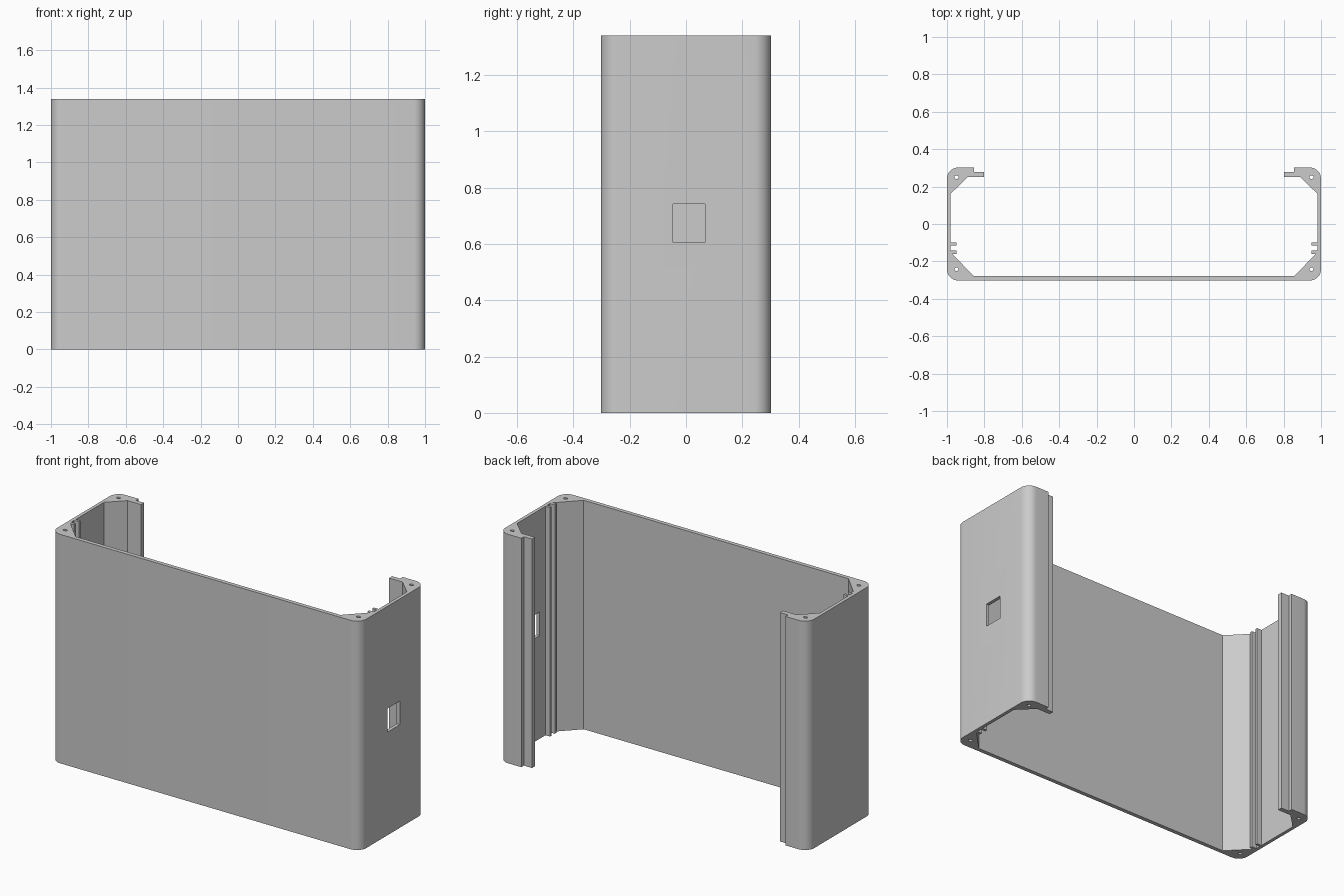
import bpy
import bmesh
from math import sin, cos, pi, radians
from mathutils import Matrix

if "Cube" in bpy.data.objects:
    bpy.data.objects.remove(bpy.data.objects["Cube"], do_unlink=True)

HEIGHT = 1.34
HALF_Y = 0.302
RADIUS = 0.06

grey = bpy.data.materials.new("plain grey")
grey.use_nodes = True
COLOUR = (0.6, 0.6, 0.6, 1)
grey.diffuse_color = COLOUR
grey.node_tree.nodes["Principled BSDF"].inputs["Base Color"].default_value = COLOUR


def corner(cx, cy, start, steps=10):
    """Quarter-round outer corner, counter-clockwise."""
    return [(cx + RADIUS * cos(start + pi / 2 * i / steps),
             cy + RADIUS * sin(start + pi / 2 * i / steps)) for i in range(steps + 1)]


def prism(name, outline, z0, z1):
    """Extrude a counter-clockwise outline from z0 to z1."""
    bm = bmesh.new()
    face = bm.faces.new([bm.verts.new((x, y, z0)) for x, y in outline])
    new = bmesh.ops.extrude_face_region(bm, geom=[face])["geom"]
    bmesh.ops.translate(bm, vec=(0, 0, z1 - z0),
                        verts=[v for v in new if isinstance(v, bmesh.types.BMVert)])
    bmesh.ops.recalc_face_normals(bm, faces=bm.faces)
    mesh = bpy.data.meshes.new(name)
    bm.to_mesh(mesh)
    bm.free()
    mesh.materials.append(grey)
    obj = bpy.data.objects.new(name, mesh)
    bpy.context.collection.objects.link(obj)
    return obj


# Left half of the section: outer skin, stepped rear lip, gussets and slot ribs
half = corner(1 - RADIUS, -HALF_Y + RADIUS, -pi / 2)
half += corner(1 - RADIUS, HALF_Y - RADIUS, 0)
half += [(0.855, HALF_Y), (0.855, 0.278), (0.803, 0.278), (0.803, 0.25), (0.89, 0.25),
         (0.98, 0.162)]
for top, bottom in ((-0.1, -0.115), (-0.143, -0.16)):
    half += [(0.98, top), (0.95, top), (0.95, bottom), (0.98, bottom)]
half[-1] = (0.972, -0.16)
half.append((0.857, -0.278))
outline = half + [(-x, y) for x, y in reversed(half)]
housing = prism("housing_shell", outline, 0, HEIGHT)

# Screw holes in the four corners and the window in the left wall
cutters = []
for sx in (-1, 1):
    for y in (-0.242, 0.25):
        ring = [(sx * 0.949 + 0.012 * cos(i * pi / 8), y + 0.009 * sin(i * pi / 8))
                for i in range(16)]
        cutters.append(prism("screw_hole_cutter", ring, -0.1, HEIGHT + 0.1))
cutters.append(prism("window_cutter", [(0.9, -0.046), (1.1, -0.046), (1.1, 0.068), (0.9, 0.068)],
                     0.604, 0.742))

bpy.context.view_layer.objects.active = housing
for cutter in cutters:
    cutter.hide_render = True
    mod = housing.modifiers.new("cut", "BOOLEAN")
    mod.operation = "DIFFERENCE"
    mod.solver = "EXACT"
    mod.object = cutter
    bpy.ops.object.modifier_apply(modifier=mod.name)
    bpy.data.objects.remove(cutter, do_unlink=True)

# Smooth the rounded corners, keep the rest crisp
bpy.ops.object.select_all(action="DESELECT")
housing.select_set(True)
bpy.ops.object.shade_smooth_by_angle(angle=radians(30))
